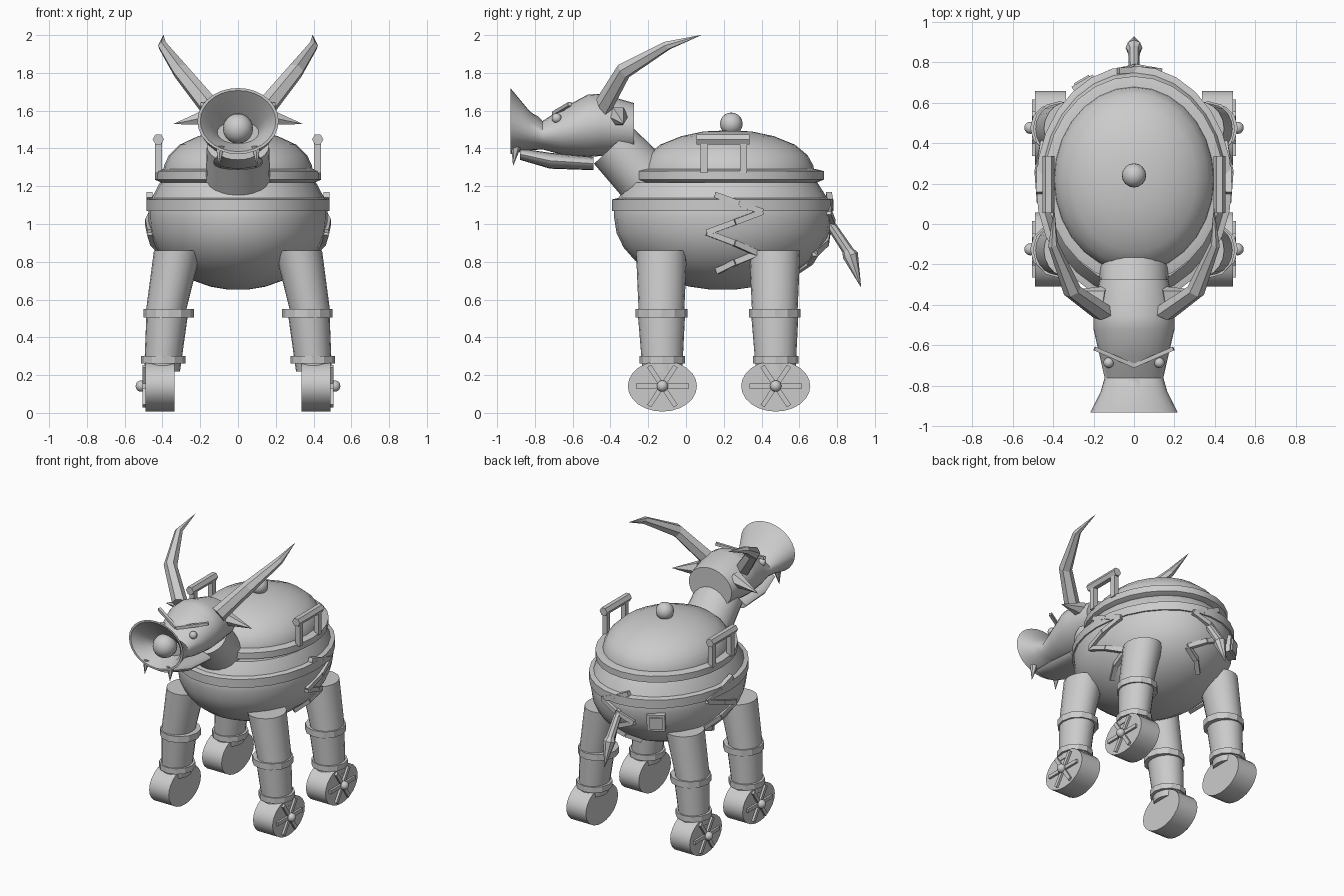
import bpy, math
from mathutils import Vector

cube = bpy.data.objects.get("Cube")
if cube:
    bpy.data.objects.remove(cube, do_unlink=True)

grey = bpy.data.materials.new("plain grey")
grey.use_nodes = True
grey.diffuse_color = (0.6, 0.6, 0.6, 1)
grey.node_tree.nodes["Principled BSDF"].inputs["Base Color"].default_value = (0.6, 0.6, 0.6, 1)

X, Y, Z = Vector((1, 0, 0)), Vector((0, 1, 0)), Vector((0, 0, 1))


def finish(obj, name, smooth=35):
    obj.name = name
    obj.data.materials.clear()
    obj.data.materials.append(grey)
    bpy.ops.object.select_all(action='DESELECT')
    obj.select_set(True)
    bpy.context.view_layer.objects.active = obj
    bpy.ops.object.mode_set(mode='EDIT')
    bpy.ops.mesh.select_all(action='SELECT')
    bpy.ops.mesh.normals_make_consistent(inside=False)
    bpy.ops.object.mode_set(mode='OBJECT')
    if smooth:
        bpy.ops.object.shade_smooth_by_angle(angle=math.radians(smooth))
    return obj


def loft(name, rings, u, v, n=24, smooth=35, turn=0.0):
    """Skin elliptical rings (centre, radius along u, radius along v), capped at both ends."""
    verts, faces = [], []
    for c, ru, rv in rings:
        for i in range(n):
            a = math.tau * i / n + turn
            verts.append(Vector(c) + u * ru * math.cos(a) + v * rv * math.sin(a))
    for k in range(len(rings) - 1):
        for i in range(n):
            j = (i + 1) % n
            faces.append((k * n + i, k * n + j, (k + 1) * n + j, (k + 1) * n + i))
    last = (len(rings) - 1) * n
    faces += [tuple(reversed(range(n))), tuple(range(last, last + n))]
    mesh = bpy.data.meshes.new(name)
    mesh.from_pydata(verts, [], faces)
    obj = bpy.data.objects.new(name, mesh)
    bpy.context.collection.objects.link(obj)
    return finish(obj, name, smooth)


def tube(name, points, radii, n=16, smooth=35, turn=0.0):
    """Straight-framed tube along a path, used for bars, horns, cones."""
    d = (Vector(points[-1]) - Vector(points[0])).normalized()
    u = d.cross(Z if abs(d.z) < 0.9 else X).normalized()
    return loft(name, [(p, r, r) for p, r in zip(points, radii)], u, d.cross(u), n, smooth, turn)


def bar(name, p, q, t):
    return tube(name, [p, q], [t, t], 4, 0, math.pi / 4)


def ball(name, c, r):
    bpy.ops.mesh.primitive_uv_sphere_add(segments=16, ring_count=10, radius=r, location=c)
    return finish(bpy.context.object, name, 60)


def lathe(name, profile, rx, ry, cy):
    return loft(name, [((0, cy, z), rx * f, ry * f) for f, z in profile], X, Y, 28)


# Pot body, band and lid
BX, BY, BC, BZ, DEPTH = 0.475, 0.575, 0.195, 1.03, 0.38
bowl = [(math.cos(a), BZ - DEPTH * math.sin(a))
        for a in [math.radians(84 - 12 * i) for i in range(8)]]
lathe("pot_body", bowl + [(1, 1.08), (0.97, 1.13), (0.87, 1.22)], BX, BY, BC)
lathe("pot_band", [(0.97, 1.07), (1.02, 1.07), (1.02, 1.13), (0.95, 1.14)], BX, BY, BC)
lathe("lid_rim", [(0.88, 1.21), (1, 1.235), (1, 1.28), (0.92, 1.29)], 0.44, 0.51, 0.22)
lathe("lid_dome", [(0.9, 1.28), (0.89, 1.31), (0.83, 1.365), (0.7, 1.42), (0.48, 1.465),
                   (0.25, 1.49), (0.03, 1.495)], 0.44, 0.51, 0.22)
ball("lid_knob", (0, 0.24, 1.53), 0.06)

# Neck, head with flared muzzle, jaw
neck_dir = Vector((0, 0.35, -0.37)).normalized()
start = Vector((0, -0.385, 1.415))
loft("neck", [(start, 0.165, 0.14), (start + neck_dir * 0.2, 0.17, 0.15),
              (start + neck_dir * 0.42, 0.175, 0.17)], X, neck_dir.cross(X))
head = [(-0.275, 1.505, 0.17, 0.135), (-0.45, 1.525, 0.2, 0.165), (-0.52, 1.52, 0.2, 0.165),
        (-0.65, 1.49, 0.17, 0.125), (-0.76, 1.47, 0.145, 0.075), (-0.83, 1.495, 0.165, 0.105),
        (-0.93, 1.545, 0.215, 0.175), (-0.93, 1.545, 0.2, 0.162), (-0.87, 1.52, 0.15, 0.115),
        (-0.79, 1.485, 0.11, 0.06)]
loft("head", [((0, y, z), rx, rz) for y, z, rx, rz in head], X, Z, 28)
ball("muzzle_ball", (0, -0.83, 1.505), 0.08)
jaw = [(-0.88, 1.37, 0.09, 0.03), (-0.72, 1.335, 0.13, 0.042), (-0.49, 1.32, 0.13, 0.035)]
loft("jaw", [((0, y, z), rx, rz) for y, z, rx, rz in jaw], X, Z, 16)

# Tail with a flared tip
tube("tail_stem", [(0, 0.75, 1.02), (0, 0.87, 0.84)], [0.025, 0.03], 8)
tube("tail_tip", [(0, 0.855, 0.865), (0, 0.87, 0.835), (0, 0.925, 0.67)], [0.028, 0.042, 0.002], 8)


def on_pot(angle, offset, z):
    """Point on the pot surface, offset sideways from a compass angle."""
    a = angle + offset / 0.54
    f = math.sqrt(max(0.0, 1 - (max(0, BZ - z) / DEPTH) ** 2)) * (1.01 if z < 1.1 else 0.99)
    return Vector((BX * f * math.cos(a), BC + BY * f * math.sin(a), z))


# Zigzag bolts on both flanks and the back
zigzag = [(-0.04, 1.155), (0.2, 1.065), (-0.08, 0.955), (0.2, 0.845), (-0.04, 0.75)]
for side, angle, flip in (("left", 0, 1), ("right", math.pi, -1), ("back", math.pi / 2, -1)):
    shift = 0.05 if side == "back" else 0
    pts = [on_pot(angle, flip * o + shift, z) for o, z in zigzag]
    for i in range(len(pts) - 1):
        p, q = pts[i], pts[i + 1]
        mid = on_pot(angle, flip * (zigzag[i][0] + zigzag[i + 1][0]) / 2 + shift,
                     (p.z + q.z) / 2)
        bar(f"{side}_bolt_{i}a", p, mid, 0.022)
        bar(f"{side}_bolt_{i}b", mid, q, 0.022)

# Small square plate on the back
out = Vector((-0.5, 0.85, -0.08)).normalized()
plate = on_pot(math.radians(121), 0, 0.97)
bar("back_plate", plate - out * 0.03, plate + out * 0.02, 0.085)
bar("back_plate_face", plate, plate + out * 0.03, 0.06)

# Mirrored parts
for s, side in ((1, "left"), (-1, "right")):
    tube(side + "_horn", [(s * 0.15, -0.44, 1.62), (s * 0.305, -0.33, 1.81),
                          (s * 0.4, -0.1, 1.945), (s * 0.395, 0.08, 2.0)],
         [0.055, 0.045, 0.026, 0.001], 6, 0)
    tube(side + "_ear", [(s * 0.14, -0.36, 1.57), (s * 0.34, -0.33, 1.53)], [0.055, 0.001], 6, 0)
    ball(side + "_eye", (s * 0.125, -0.685, 1.56), 0.026)
    bar(side + "_brow", (0, -0.7, 1.585), (s * 0.195, -0.615, 1.635), 0.014)
    tube(side + "_tooth", [(s * 0.095, -0.9, 1.41), (s * 0.1, -0.915, 1.31)], [0.026, 0.001], 6, 0)

    # Lid handle
    for y in (0.095, 0.305):
        bar(side + "_handle_post", (s * 0.42, y, 1.27), (s * 0.42, y, 1.45), 0.026)
    tube(side + "_handle_grip", [(s * 0.422, 0.055, 1.448), (s * 0.422, 0.335, 1.448)],
         [0.03, 0.03], 6, 0)

    # Legs on wheels
    for end, wy, top in (("front", -0.125, -0.13), ("rear", 0.475, 0.47)):
        name = f"{side}_{end}_"
        loft(name + "upper_leg", [((s * 0.32, top, 0.86), 0.125, 0.135),
                                  ((s * 0.385, wy - 0.005, 0.52), 0.105, 0.12)], X, Y, 20)
        loft(name + "knee_collar", [((s * 0.367, wy - 0.005, z), 0.133, 0.137)
                                    for z in (0.505, 0.55)], X, Y, 12, 0)
        loft(name + "lower_leg", [((s * 0.375, wy - 0.005, 0.52), 0.11, 0.125),
                                  ((s * 0.402, wy, 0.22), 0.095, 0.105)], X, Y, 20)
        loft(name + "ankle_collar", [((s * 0.395, wy, z), 0.118, 0.12)
                                     for z in (0.262, 0.302)], X, Y, 12, 0)
        hub = Vector((0, wy, 0.142))
        loft(name + "wheel", [(hub + X * s * x, 0.183, 0.135) for x in (0.335, 0.49)], Y, Z, 24)
        for k in range(3):
            a = math.pi * k / 3
            d = Vector((0, 0.14 * math.cos(a), 0.122 * math.sin(a)))
            c = hub + X * s * 0.492
            bar(name + f"spoke_{k}", c - d, c + d, 0.018)
        ball(name + "hub", hub + X * s * 0.512, 0.03)
